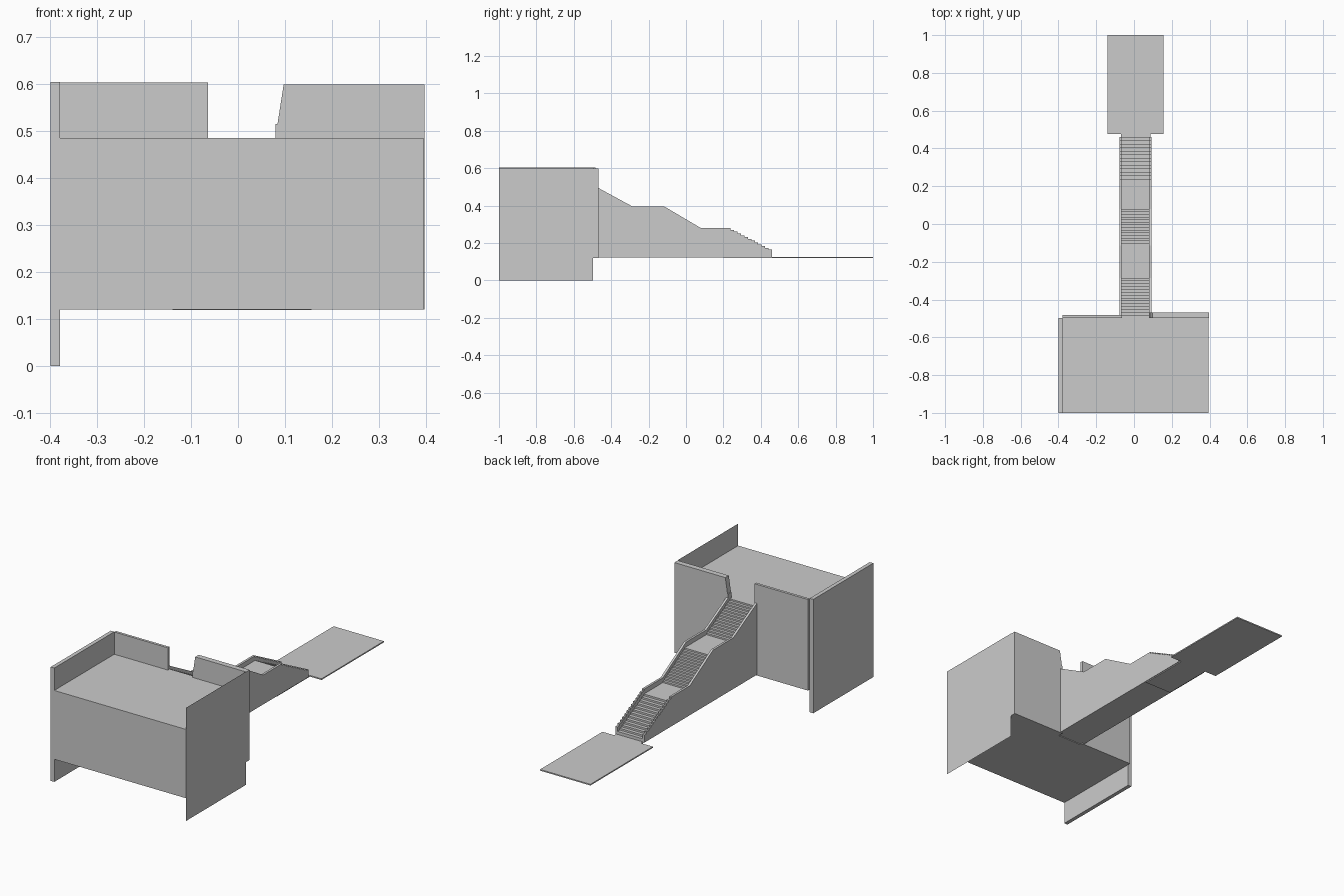
import bpy, bmesh

if "Cube" in bpy.data.objects:
    bpy.data.objects.remove(bpy.data.objects["Cube"])


def prism(name, pts, axis, lo, hi):
    """Extrude a closed 2D profile along x (points are y,z) or y (points are x,z)."""
    bm = bmesh.new()
    def place(a, b):
        return (lo, a, b) if axis == 'x' else (a, lo, b)
    face = bm.faces.new([bm.verts.new(place(a, b)) for a, b in pts])
    if hi != lo:
        ext = bmesh.ops.extrude_face_region(bm, geom=[face])
        verts = [g for g in ext['geom'] if isinstance(g, bmesh.types.BMVert)]
        d = hi - lo
        bmesh.ops.translate(bm, verts=verts, vec=(d, 0, 0) if axis == 'x' else (0, d, 0))
        bmesh.ops.recalc_face_normals(bm, faces=bm.faces[:])
    me = bpy.data.meshes.new(name)
    bm.to_mesh(me)
    bm.free()
    ob = bpy.data.objects.new(name, me)
    bpy.context.collection.objects.link(ob)
    return ob


def box(name, x0, x1, y0, y1, z0, z1):
    return prism(name, [(y0, z0), (y1, z0), (y1, z1), (y0, z1)], 'x', x0, x1)


def flight(y0, z0, y1, z1, n):
    """Descending stair outline: tread then riser, n times."""
    dy, dz = (y1 - y0) / n, (z1 - z0) / n
    out = []
    for i in range(n):
        out += [(y0 + dy * (i + 1), z0 + dz * i), (y0 + dy * (i + 1), z0 + dz * (i + 1))]
    return out


BASE = 0.124
BACK = -0.497

# raised deck and its side walls
box("deck", -0.378, 0.394, -1.0, BACK, 0.12, 0.485)
box("left_wall", -0.399, -0.378, -1.0, BACK, 0.0, 0.604)
box("right_wall_sheet", 0.396, 0.396, -1.0, BACK, 0.0, 0.6)

# back walls either side of the stair opening
box("back_wall_left", -0.378, -0.064, BACK, -0.483, 0.12, 0.603)
prism("back_wall_right", [(0.08, 0.12), (0.396, 0.12), (0.396, 0.598), (0.097, 0.598),
                          (0.084, 0.515), (0.08, 0.515)], 'y', BACK, -0.468)

# three flights of steps with two landings
steps = [(BACK, BASE), (BACK, 0.485)]
steps += flight(BACK, 0.485, -0.285, 0.37, 14)
steps += flight(-0.115, 0.37, 0.08, 0.255, 14)
steps += flight(0.22, 0.255, 0.46, BASE + 0.008, 13)
steps += [(0.46, BASE)]
prism("stair_steps", steps, 'x', -0.066, 0.08)

# parapets: sloped above, stepped beside the lowest flight
rail = [(BACK, BASE), (BACK, 0.51), (-0.285, 0.395), (-0.115, 0.395), (0.08, 0.28), (0.22, 0.28)]
rail += flight(0.22, 0.28, 0.46, 0.155, 13)[:-1]
rail += [(0.46, BASE)]
for name, x0, x1 in (("parapet_left", -0.078, -0.066), ("parapet_right", 0.08, 0.092)):
    prism(name, rail, 'x', x0, x1)

# ground slab and the narrow strip that joins it to the stair
box("path_strip", -0.07, 0.088, 0.2, 0.48, 0.119, 0.1255)
box("ground_slab", -0.139, 0.156, 0.477, 1.0, 0.119, 0.1255)
